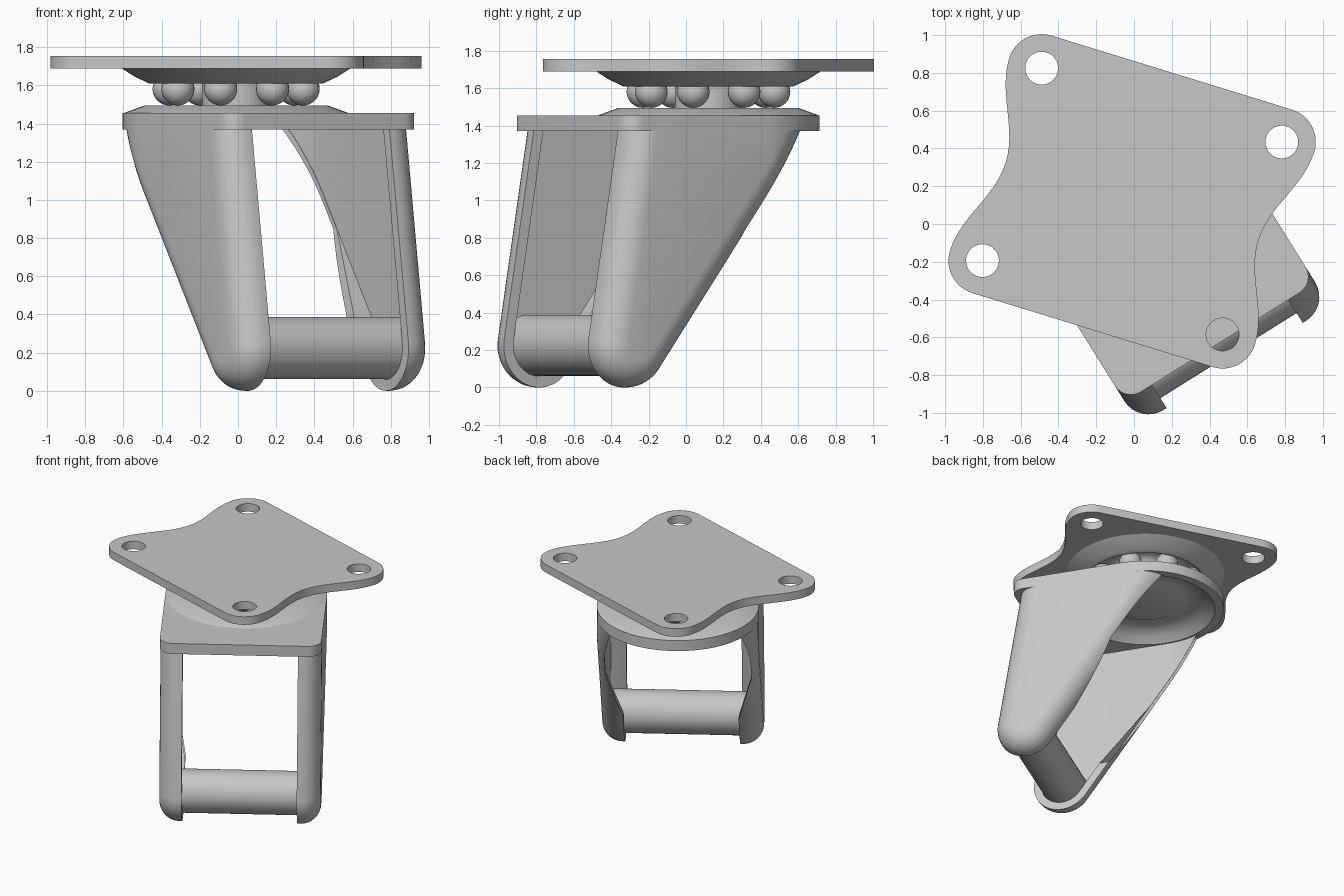
import bpy, bmesh
from math import sin, cos, pi, radians, sqrt
from mathutils import Vector

cube = bpy.data.objects.get("Cube")
if cube:
    bpy.data.objects.remove(cube, do_unlink=True)

steel = bpy.data.materials.new("grey steel")
steel.use_nodes = True
GREY = (0.57, 0.57, 0.57, 1)
steel.diffuse_color = GREY
steel.node_tree.nodes["Principled BSDF"].inputs["Base Color"].default_value = GREY

CENTRE = (-0.01, 0.12, 0)      # swivel axis
FORK_TURN, PLATE_TURN = radians(32), radians(-17.1)
RIM, HALF = 0.595, 0.595       # fork plate rear radius and half width
AXLE_Y, AXLE_Z = -0.80, 0.225
SHEET_Z = 1.37                 # underside of the fork plate


def finish(obj, turn=FORK_TURN):
    obj.location = CENTRE
    obj.rotation_euler.z = turn
    obj.data.materials.clear()
    obj.data.materials.append(steel)
    bpy.ops.object.select_all(action='DESELECT')
    obj.select_set(True)
    bpy.context.view_layer.objects.active = obj
    bpy.ops.object.shade_smooth_by_angle(angle=radians(30))
    return obj


def from_bmesh(name, bm):
    bmesh.ops.recalc_face_normals(bm, faces=bm.faces)
    mesh = bpy.data.meshes.new(name)
    bm.to_mesh(mesh)
    bm.free()
    obj = bpy.data.objects.new(name, mesh)
    bpy.context.collection.objects.link(obj)
    return obj


def arc(cx, cy, r, a0, a1, n):
    angles = [radians(a0 + (a1 - a0) * i / n) for i in range(n + 1)]
    return [(cx + r * cos(a), cy + r * sin(a)) for a in angles]


def sheet(name, loops, z0, z1, turn):
    """Flat plate from an outline followed by its hole outlines."""
    curve = bpy.data.curves.new(name, 'CURVE')
    curve.dimensions, curve.fill_mode = '2D', 'BOTH'
    curve.extrude = (z1 - z0) / 2
    for loop in loops:
        spline = curve.splines.new('POLY')
        spline.points.add(len(loop) - 1)
        for p, (x, y) in zip(spline.points, loop):
            p.co = (x, y, 0, 1)
        spline.use_cyclic_u = True
    obj = bpy.data.objects.new(name, curve)
    bpy.context.collection.objects.link(obj)
    bpy.ops.object.select_all(action='DESELECT')
    obj.select_set(True)
    bpy.context.view_layer.objects.active = obj
    bpy.ops.object.convert(target='MESH')
    obj = bpy.context.view_layer.objects.active
    bm = bmesh.new()
    bm.from_mesh(obj.data)
    bmesh.ops.remove_doubles(bm, verts=bm.verts, dist=1e-5)
    bmesh.ops.translate(bm, verts=bm.verts, vec=(0, 0, (z0 + z1) / 2))
    bm.to_mesh(obj.data)
    bm.free()
    return finish(obj, turn)


def lathe(name, profile, steps=64):
    bm = bmesh.new()
    verts = [bm.verts.new((r, 0, z)) for r, z in profile]
    edges = [bm.edges.new(pair) for pair in zip(verts, verts[1:])]
    bmesh.ops.spin(bm, geom=verts + edges, cent=(0, 0, 0), axis=(0, 0, 1),
                   angle=2 * pi, steps=steps)
    bmesh.ops.remove_doubles(bm, verts=bm.verts, dist=1e-5)
    return finish(from_bmesh(name, bm))


# Mounting plate: rounded corners, straight long edges, waisted short edges
HX, HY, CORNER = 0.665, 0.533, 0.18
waist = [(0.70 + 0.145 * (1 - cos(pi * t)) / 2, HY * t)
         for t in [i / 12 - 1 for i in range(1, 24)]]
right_side = arc(HX, -HY, CORNER, -90, 0, 12) + waist + arc(HX, HY, CORNER, 0, 90, 12)
outline = right_side + [(-x, -y) for x, y in right_side]
holes = [arc(sx * HX, sy * HY, 0.087, 0, 350, 35) for sx in (-1, 1) for sy in (-1, 1)]
sheet("mounting_plate", [outline] + holes, 1.69, 1.755, PLATE_TURN)

# Fork plate: round at the rear, square with soft corners at the front
FRONT, SOFT = -0.88, 0.1
fork_outline = (arc(0, 0, RIM, 0, 180, 48)
                + arc(-HALF + SOFT, FRONT + SOFT, SOFT, 180, 270, 10)
                + arc(HALF - SOFT, FRONT + SOFT, SOFT, 270, 360, 10))
sheet("fork_plate", [fork_outline, arc(0, 0, 0.53, 0, 355, 71)], SHEET_Z, 1.455, FORK_TURN)

# Ball races and hub
lathe("lower_race", [(0, 1.435), (0.27, 1.435), (0.31, 1.455), (0.37, 1.457), (0.43, 1.443),
                     (0.48, 1.415), (0.53, SHEET_Z), (0.56, 1.40), (0.59, 1.455),
                     (0.48, 1.495), (0.18, 1.495), (0.18, 1.64), (0, 1.64)])
groove = [(0.36 + 0.09 * cos(radians(a)), 1.61 + 0.06 * sin(radians(a)))
          for a in range(0, 181, 20)]
lathe("upper_race", [(0, 1.69), (0.60, 1.69), (0.53, 1.645), (0.48, 1.622), (0.455, 1.61)]
      + groove + [(0, 1.61)])

# Bearing balls
for i in range(8):
    bm = bmesh.new()
    bmesh.ops.create_uvsphere(bm, u_segments=24, v_segments=16, radius=0.087)
    a = i * pi / 4
    bmesh.ops.translate(bm, verts=bm.verts, vec=(0.36 * cos(a), 0.36 * sin(a), 1.582))
    finish(from_bmesh(f"bearing_ball_{i + 1}", bm))


# Fork legs: rounded shells with a full front lip and a tapering rear lip
LIP, INNER, ROUND, END_R, GAUGE = 0.425, 0.54, 0.15, 0.225, 0.06
FRONT_LEAN, REAR_LEAN = 9.5, -143.5
CUT_TOP = 1.5


def edge_at(radius, lean, z):
    a = radians(lean)
    return AXLE_Y - (radius - (z - AXLE_Z) * sin(a)) / cos(a)


def leg_outline(inset, top=SHEET_Z):
    r = END_R - inset
    pts = arc(-AXLE_Y, AXLE_Z, r, FRONT_LEAN, REAR_LEAN, 28)
    return ([(edge_at(r, FRONT_LEAN, top), top)] + [(-f, z) for f, z in pts]
            + [(edge_at(r, REAR_LEAN, top), top)])


def rear_strip(x):
    """Band along the rear edge, starting higher the nearer it is to the wall."""
    low = 0.35 + (x - LIP) * 4.4
    inside, outside = END_R - 0.12, END_R + 0.05
    return [(edge_at(r, REAR_LEAN, z), z) for r, z in
            ((inside, low), (outside, low), (outside, CUT_TOP), (inside, CUT_TOP))]


def loft(name, rings, side):
    """Skin (x, outline) rings, then bend the rear to follow the round plate."""
    bm = bmesh.new()
    loops = [[bm.verts.new((x, y, z)) for y, z in pts] for x, pts in rings]
    n = len(loops[0])
    for a, b in zip(loops, loops[1:]):
        for i in range(n):
            j = (i + 1) % n
            bm.faces.new((a[i], a[j], b[j], b[i]))
    bm.faces.new(loops[0])
    bm.faces.new(loops[-1])
    for k in range(9):
        geom = bm.verts[:] + bm.edges[:] + bm.faces[:]
        bmesh.ops.bisect_plane(bm, geom=geom, plane_co=(0, 0.045 * k, 0), plane_no=(0, 1, 0))
    for v in bm.verts:
        if v.co.y > 0:
            v.co.x += sqrt(RIM ** 2 - v.co.y ** 2) - RIM
        v.co.x *= side
    bmesh.ops.triangulate(bm, faces=bm.faces)
    return from_bmesh(name, bm)


for side, label in ((1, "left"), (-1, "right")):
    rings = [(LIP, leg_outline(0))]
    for i in range(9):
        t = i / 8 * pi / 2
        rings.append((HALF - ROUND + ROUND * sin(t), leg_outline(ROUND * (1 - cos(t)))))
    leg = loft(f"{label}_fork_leg", rings, side)
    pocket = [(x, leg_outline(GAUGE, CUT_TOP)) for x in (0.3, INNER)]
    taper = [(x, rear_strip(x)) for x in (0.4, INNER - 0.002)]
    for shape in (pocket, taper):
        cutter = loft("leg_cutter", shape, side)
        cutter.hide_render = True
        cut = leg.modifiers.new("cut", 'BOOLEAN')
        cut.operation, cut.solver, cut.object = 'DIFFERENCE', 'EXACT', cutter
        bpy.context.view_layer.objects.active = leg
        bpy.ops.object.modifier_apply(modifier=cut.name)
        bpy.data.objects.remove(cutter, do_unlink=True)
    finish(leg)

# Axle between the legs
axle = lathe("axle", [(0, -0.545), (0.163, -0.545), (0.163, 0.545), (0, 0.545)], 48)
for v in axle.data.vertices:
    x, y, z = v.co
    v.co = Vector((z, y + AXLE_Y, AXLE_Z - x))
